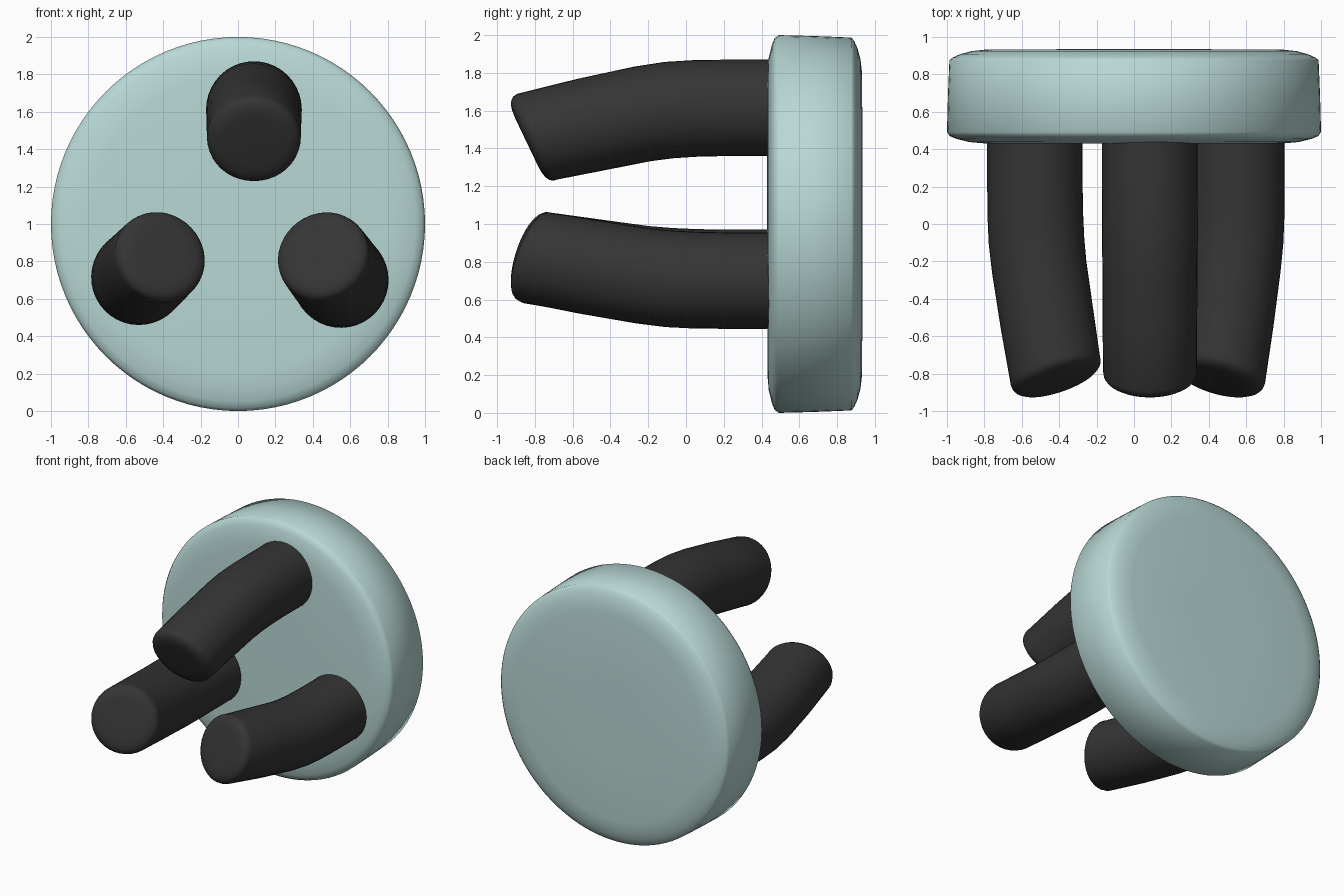
import bpy, bmesh
from math import sin, cos, pi, radians, hypot
from mathutils import Vector

if "Cube" in bpy.data.objects:
    bpy.data.objects.remove(bpy.data.objects["Cube"])


def material(name, rgb):
    m = bpy.data.materials.new(name)
    m.diffuse_color = (*rgb, 1)
    m.use_nodes = True
    m.node_tree.nodes["Principled BSDF"].inputs["Base Color"].default_value = m.diffuse_color
    return m


def skin(name, rings, mat):
    """Bridge equal-sized rings of points and cap both ends."""
    bm = bmesh.new()
    loops = [[bm.verts.new(p) for p in ring] for ring in rings]
    n = len(loops[0])
    for a, b in zip(loops, loops[1:]):
        for i in range(n):
            j = (i + 1) % n
            bm.faces.new((a[i], a[j], b[j], b[i]))
    bm.faces.new(loops[0])
    bm.faces.new(loops[-1])
    bmesh.ops.recalc_face_normals(bm, faces=bm.faces)
    me = bpy.data.meshes.new(name)
    bm.to_mesh(me)
    bm.free()
    me.materials.append(mat)
    ob = bpy.data.objects.new(name, me)
    bpy.context.collection.objects.link(ob)
    bpy.ops.object.select_all(action='DESELECT')
    bpy.context.view_layer.objects.active = ob
    ob.select_set(True)
    bpy.ops.object.shade_smooth_by_angle(angle=radians(60))
    return ob


teal = material("pale_teal", (0.48, 0.69, 0.67))
black = material("soft_black", (0.035, 0.035, 0.035))

# Round plate with softened rims: (radius, y)
profile = [(0.3, 0.43), (0.8, 0.431), (0.88, 0.438), (0.95, 0.455), (0.985, 0.47),
           (1.0, 0.492), (0.995, 0.68), (0.987, 0.875), (0.97, 0.89),
           (0.93, 0.908), (0.87, 0.924), (0.8, 0.932), (0.3, 0.935)]
N = 96
skin("round_plate", [[(r * cos(2 * pi * i / N), y, 1 + r * sin(2 * pi * i / N))
                      for i in range(N)] for r, y in profile], teal)

# Bent peg sections: (inward shift, y, tilt in degrees, radius)
sections = [(0.0, 0.45, 0, 0.255), (0.0, 0.22, 0, 0.255), (0.003, 0.05, 1, 0.256),
            (0.012, -0.09, 5, 0.256), (0.032, -0.23, 10, 0.254),
            (0.088, -0.50, 18, 0.253), (0.152, -0.785, 25.5, 0.251)]
# Rounded slanted tip: (distance along the tip normal, radius)
t = 25.5
for d, r in [(0.025, 0.247), (0.042, 0.235), (0.055, 0.215), (0.063, 0.185), (0.066, 0.14)]:
    sections.append((0.152 + d * sin(radians(t)), -0.785 - d * cos(radians(t)), t, r))


def bent_peg(name, x, z, dx, dz, sides=40):
    base = Vector((x, 0, z))
    inward = Vector((dx, 0, dz)) / hypot(dx, dz)
    across = Vector((inward.z, 0, -inward.x))
    rings = []
    for u, y, tilt, r in sections:
        a = radians(tilt)
        c = base + inward * u + Vector((0, y, 0))
        v = inward * cos(a) + Vector((0, sin(a), 0))
        rings.append([c + v * (r * cos(2 * pi * i / sides)) + across * (r * sin(2 * pi * i / sides))
                      for i in range(sides)])
    skin(name, rings, black)


# Three pegs curving towards the middle
bent_peg("upper_peg", 0.085, 1.615, 0, -1)
bent_peg("lower_left_peg", -0.53, 0.715, 0.72, 0.69)
bent_peg("lower_right_peg", 0.55, 0.70, -0.6, 0.8)
